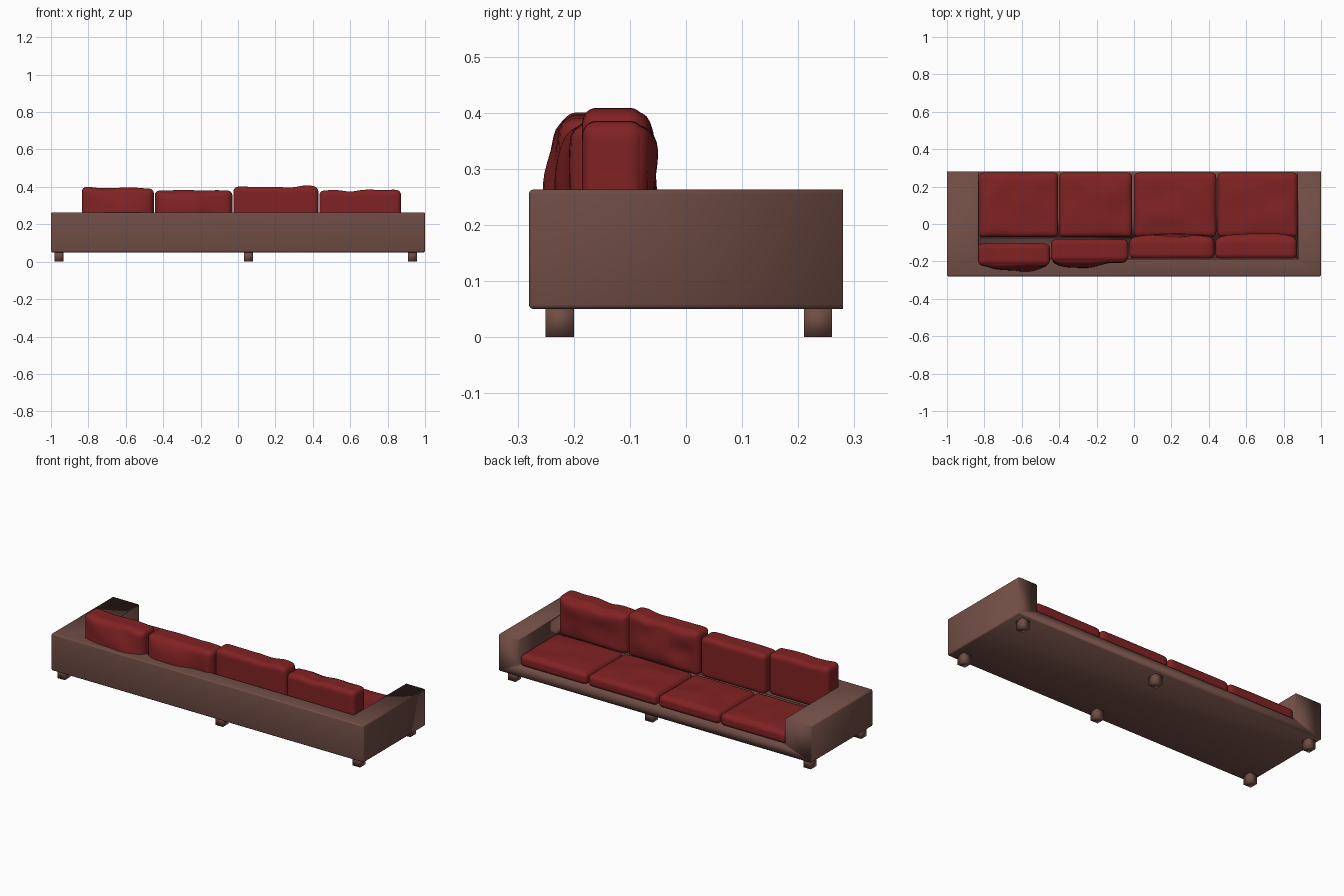
import bpy
import bmesh
import math
from mathutils import Vector, noise

cube = bpy.data.objects.get("Cube")
if cube:
    bpy.data.objects.remove(cube, do_unlink=True)


def material(name, color):
    mat = bpy.data.materials.new(name)
    mat.use_nodes = True
    mat.diffuse_color = color
    bsdf = mat.node_tree.nodes["Principled BSDF"]
    bsdf.inputs["Base Color"].default_value = color
    bsdf.inputs["Roughness"].default_value = 0.7
    return mat


brown = material("brown_upholstery", (0.16, 0.073, 0.059, 1))
red = material("red_fabric", (0.22, 0.016, 0.017, 1))


def add_object(name, bm, mat):
    mesh = bpy.data.meshes.new(name)
    bm.to_mesh(mesh)
    bm.free()
    mesh.materials.append(mat)
    mesh.shade_smooth()
    obj = bpy.data.objects.new(name, mesh)
    bpy.context.collection.objects.link(obj)
    return obj


def box_mesh(lo, hi):
    """Axis-aligned box between two corners."""
    lo, hi = Vector(lo), Vector(hi)
    bm = bmesh.new()
    bmesh.ops.create_cube(bm, size=1)
    for v in bm.verts:
        v.co = (lo + hi) / 2 + v.co * (hi - lo)
    return bm


def cushion(name, lo, hi, radius, axis, side, puff, seed):
    """Rounded box whose one broad side is puffed up and wrinkled."""
    lo, hi = Vector(lo), Vector(hi)
    center, half = (lo + hi) / 2, (hi - lo) / 2
    bm = bmesh.new()
    bmesh.ops.create_cube(bm, size=2)
    bmesh.ops.subdivide_edges(bm, edges=bm.edges[:], cuts=19, use_grid_fill=True)
    wide = [i for i in range(3) if i != axis]
    for v in bm.verts:
        unit = Vector([math.sin(c * math.pi / 2) for c in v.co])
        p = unit * half
        core = Vector([max(radius - h, min(h - radius, c)) for c, h in zip(p, half)])
        p = core + (p - core).normalized() * radius
        # Puffed side rises towards the middle, with soft creases
        dome = (1 - unit[wide[0]] ** 4) * (1 - unit[wide[1]] ** 4)
        wave = noise.noise(p * 8 + Vector((seed, 0, 0)))
        p[axis] += side * puff * dome * (0.75 + 0.9 * wave) * max(0, unit[axis] * side)
        # Slight sag along the top edge
        if axis == 1:
            p.z += 0.012 * noise.noise(Vector((p.x * 9, seed, 0))) * max(0, unit.z)
        v.co = center + p
    add_object(name, bm, red)


# Frame: low base with back rest and two arms, open at the seat
frame = add_object("frame", box_mesh((-1, -0.28, 0.05), (1, 0.28, 0.263)), brown)
cutter = add_object("seat_well_cutter",
                    box_mesh((-0.83, -0.19, 0.108), (0.875, 0.4, 0.4)), brown)
cutter.hide_render = True
cut = frame.modifiers.new("seat_well", "BOOLEAN")
cut.operation = "DIFFERENCE"
cut.solver = "EXACT"
cut.object = cutter
bpy.context.view_layer.objects.active = frame
bpy.ops.object.modifier_apply(modifier=cut.name)
bpy.data.objects.remove(cutter, do_unlink=True)

# Soften all frame edges but those around the open front
bm = bmesh.new()
bm.from_mesh(frame.data)
bmesh.ops.bisect_plane(bm, geom=bm.verts[:] + bm.edges[:] + bm.faces[:],
                       plane_co=(0, -0.19, 0), plane_no=(0, 1, 0))
soft = [e for e in bm.edges
        if len(e.link_faces) == 2 and e.calc_face_angle() > 0.1
        and min(v.co.y for v in e.verts) < 0.279]
bmesh.ops.bevel(bm, geom=soft, offset=0.008, segments=3, profile=0.5, affect="EDGES")
bm.to_mesh(frame.data)
bm.free()
frame.data.shade_smooth()

# Six block legs
for place, x in (("right", -0.957), ("middle", 0.055), ("left", 0.932)):
    for row, y in (("back", -0.225), ("front", 0.235)):
        add_object(f"{row}_{place}_leg",
                   box_mesh((x - 0.024, y - 0.025, 0), (x + 0.024, y + 0.025, 0.055)), brown)

# Seat cushions
for i, (x0, x1) in enumerate([(-0.83, -0.405), (-0.4, -0.01), (0, 0.44), (0.447, 0.875)]):
    cushion(f"seat_cushion_{i + 1}", (x0, -0.07, 0.105), (x1, 0.275, 0.172),
            0.024, 2, 1, 0.012, i * 5)

# Back cushions: left to right, two puffed backwards and two forwards
backs = [(-0.835, -0.45, -0.22, -0.105, 0.395, -1),
         (-0.445, -0.03, -0.2, -0.082, 0.382, -1),
         (-0.025, 0.43, -0.185, -0.075, 0.4, 1),
         (0.435, 0.872, -0.185, -0.075, 0.382, 1)]
for i, (x0, x1, y0, y1, top, side) in enumerate(backs):
    cushion(f"back_cushion_{i + 1}", (x0, y0, 0.15), (x1, y1, top),
            0.026, 1, side, 0.026, i * 7 + 3)
